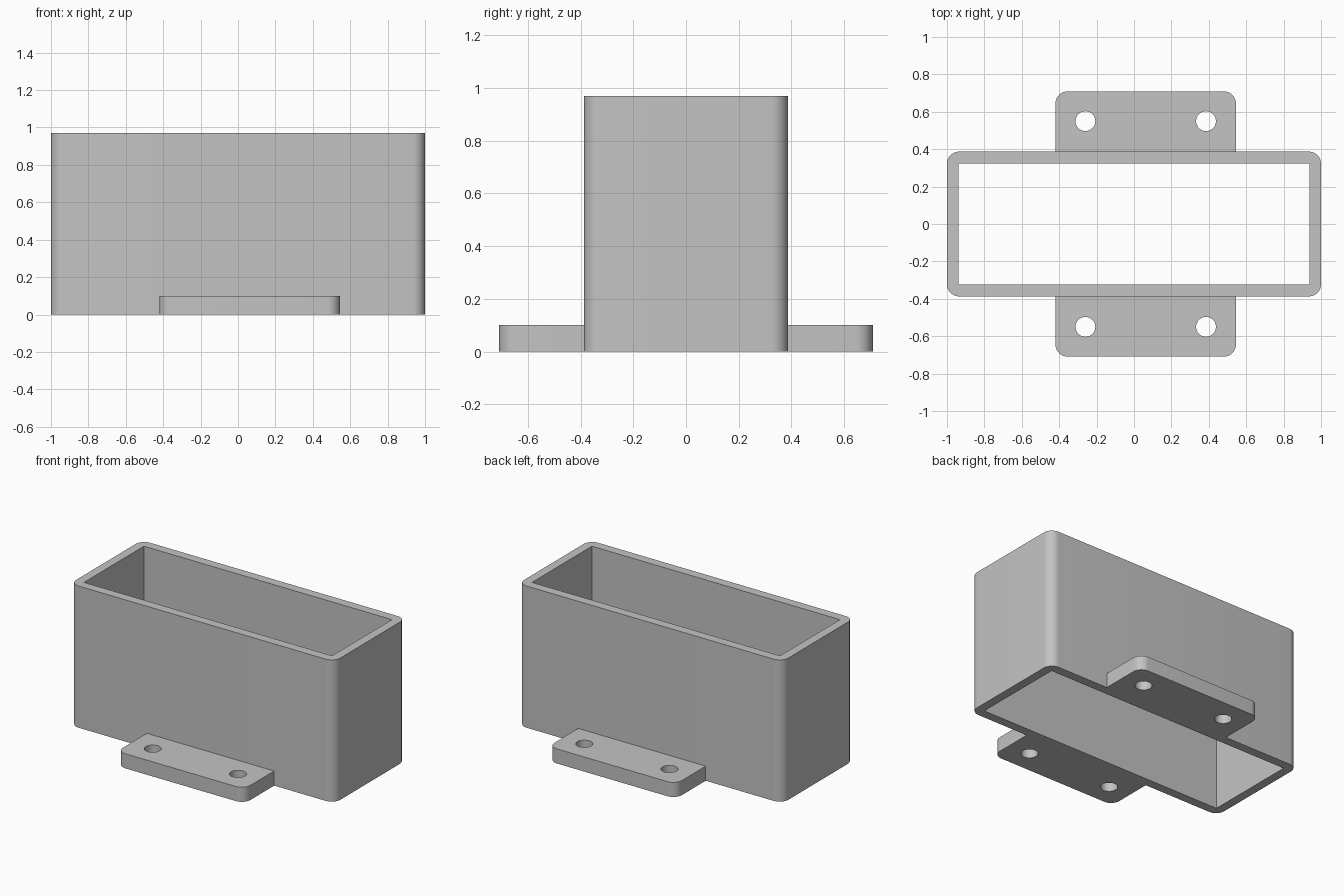
import bpy
import bmesh
from math import sin, cos, pi

cube = bpy.data.objects.get("Cube")
if cube:
    bpy.data.objects.remove(cube, do_unlink=True)

grey = bpy.data.materials.new("plain grey")
grey.use_nodes = True
colour = (0.55, 0.55, 0.55, 1)
grey.diffuse_color = colour
grey.node_tree.nodes["Principled BSDF"].inputs["Base Color"].default_value = colour


def arc(cx, cy, r, start, sweep, steps):
    return [(cx + r * cos(start + sweep * i / steps),
             cy + r * sin(start + sweep * i / steps)) for i in range(steps + 1)]


def circle(cx, cy, r, steps=40):
    return arc(cx, cy, r, 0, 2 * pi, steps)[:-1]


def rectangle(x0, x1, y0, y1):
    return [(x0, y0), (x1, y0), (x1, y1), (x0, y1)]


def extrude_outline(name, loops, height):
    """Fill an outline with holes and extrude it up from the ground."""
    curve = bpy.data.curves.new(name + "_outline", "CURVE")
    curve.dimensions = "2D"
    curve.fill_mode = "BOTH"
    curve.extrude = height / 2
    for loop in loops:
        spline = curve.splines.new("POLY")
        spline.points.add(len(loop) - 1)
        for point, (x, y) in zip(spline.points, loop):
            point.co = (x, y, 0, 1)
        spline.use_cyclic_u = True
    helper = bpy.data.objects.new(name + "_outline", curve)
    bpy.context.collection.objects.link(helper)
    graph = bpy.context.evaluated_depsgraph_get()
    mesh = bpy.data.meshes.new_from_object(helper.evaluated_get(graph))
    bpy.data.objects.remove(helper, do_unlink=True)
    mesh.name = name

    # Weld the caps to the walls and stand the part on the ground
    bm = bmesh.new()
    bm.from_mesh(mesh)
    bmesh.ops.remove_doubles(bm, verts=bm.verts, dist=0.0001)
    bmesh.ops.translate(bm, verts=bm.verts, vec=(0, 0, height / 2))
    bmesh.ops.recalc_face_normals(bm, faces=bm.faces)
    bm.to_mesh(mesh)
    bm.free()

    mesh.materials.clear()
    mesh.materials.append(grey)
    part = bpy.data.objects.new(name, mesh)
    bpy.context.collection.objects.link(part)
    bpy.ops.object.select_all(action="DESELECT")
    part.select_set(True)
    bpy.context.view_layer.objects.active = part
    bpy.ops.object.shade_smooth_by_angle(angle=pi / 6)
    return part


# Open sleeve: rounded outside, square inside
half_x, half_y, radius = 1.0, 0.387, 0.065
outer = []
for quarter, (sx, sy) in enumerate([(1, 1), (-1, 1), (-1, -1), (1, -1)]):
    outer += arc(sx * (half_x - radius), sy * (half_y - radius),
                 radius, quarter * pi / 2, pi / 2, 10)
inner = rectangle(-0.939, 0.939, -0.324, 0.324)
extrude_outline("sleeve", [outer, inner], 0.97)

# Mounting tabs: two rounded outer corners and two screw holes each
left, right, tip = -0.42, 0.545, 0.709
for name, side in (("front_tab", -1), ("back_tab", 1)):
    outline = [(left, half_y), (right, half_y)]
    outline += arc(right - radius, tip - radius, radius, 0, pi / 2, 10)
    outline += arc(left + radius, tip - radius, radius, pi / 2, pi / 2, 10)
    holes = [circle(x, 0.55, 0.053) for x in (-0.26, 0.385)]
    loops = [[(x, side * y) for x, y in loop] for loop in [outline] + holes]
    extrude_outline(name, loops, 0.1)
